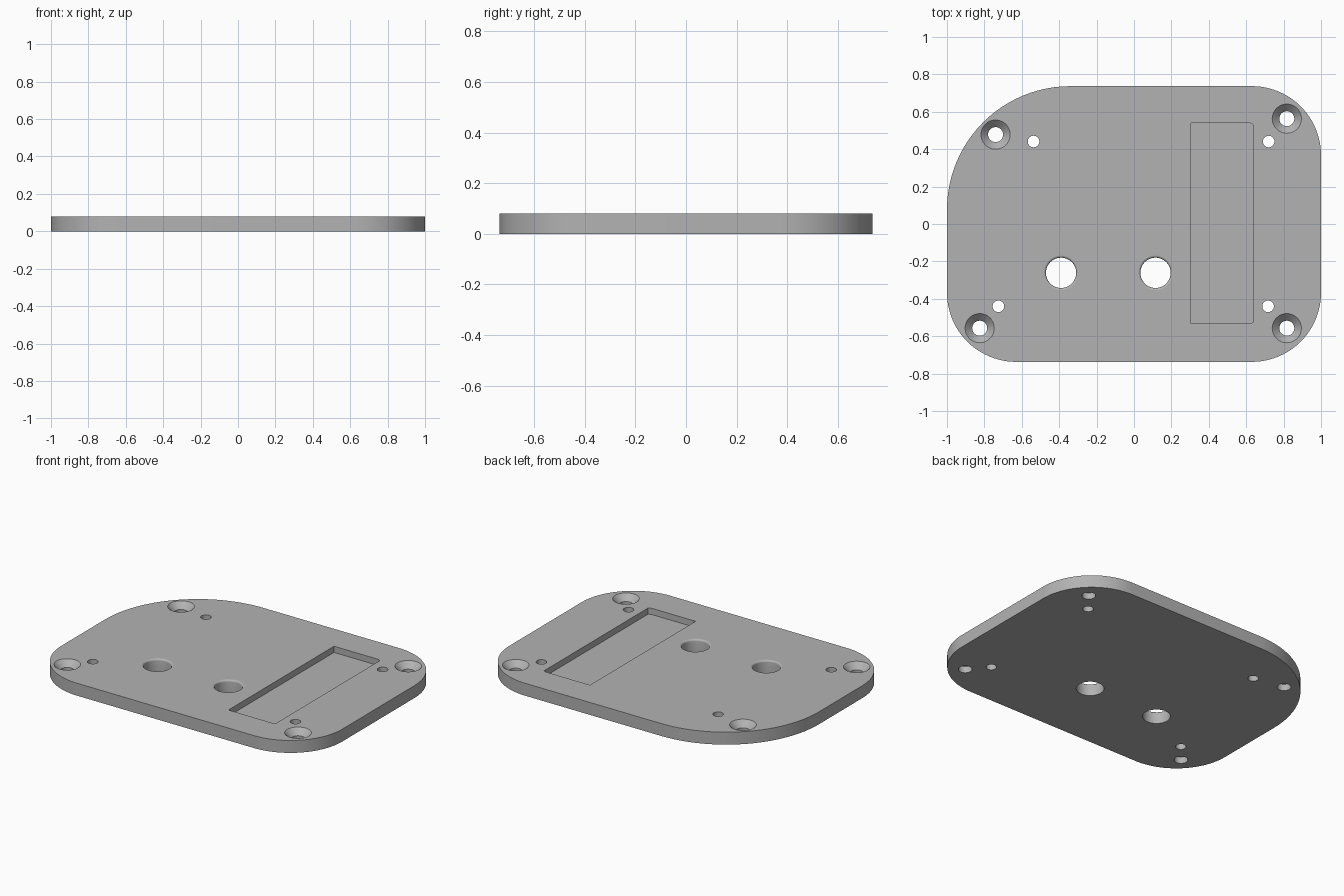
import bpy, bmesh, math

cube = bpy.data.objects.get("Cube")
if cube:
    bpy.data.objects.remove(cube, do_unlink=True)

HALF_X, HALF_Y, THICK = 1.0, 0.737, 0.08
POCKET_FLOOR = 0.04
OVER = 0.05  # how far cutters reach past the plate

grey = bpy.data.materials.new("plain grey")
grey.use_nodes = True
colour = (0.45, 0.45, 0.45, 1)
grey.diffuse_color = colour
grey.node_tree.nodes["Principled BSDF"].inputs["Base Color"].default_value = colour


def make_object(name, bm):
    bmesh.ops.recalc_face_normals(bm, faces=bm.faces)
    mesh = bpy.data.meshes.new(name)
    bm.to_mesh(mesh)
    bm.free()
    obj = bpy.data.objects.new(name, mesh)
    bpy.context.collection.objects.link(obj)
    return obj


def add_prism(bm, outline, bottom, top):
    face = bm.faces.new([bm.verts.new((x, y, bottom)) for x, y in outline])
    moved = bmesh.ops.extrude_face_region(bm, geom=[face])["geom"]
    verts = [v for v in moved if isinstance(v, bmesh.types.BMVert)]
    bmesh.ops.translate(bm, verts=verts, vec=(0, 0, top - bottom))


def add_lathe(bm, centre, profile, sides=48):
    """Closed solid of revolution from (radius, height) points."""
    rings = []
    for r, z in profile:
        angles = [2 * math.pi * i / sides for i in range(sides)]
        rings.append([bm.verts.new((centre[0] + r * math.cos(a),
                                    centre[1] + r * math.sin(a), z)) for a in angles])
    for low, high in zip(rings, rings[1:]):
        for i in range(sides):
            j = (i + 1) % sides
            bm.faces.new((low[i], low[j], high[j], high[i]))
    bm.faces.new(rings[0][::-1])
    bm.faces.new(rings[-1])


def rounded_outline(radii, steps=24):
    """Corner radii run anticlockwise from back left-hand (+x, +y)."""
    points = []
    signs = [(1, 1), (-1, 1), (-1, -1), (1, -1)]
    for k, ((sx, sy), r) in enumerate(zip(signs, radii)):
        for i in range(steps + 1):
            a = math.pi / 2 * (k + i / steps)
            points.append((sx * (HALF_X - r) + r * math.cos(a),
                           sy * (HALF_Y - r) + r * math.sin(a)))
    return points


# Plate body with one larger corner
bm = bmesh.new()
add_prism(bm, rounded_outline([0.37, 0.66, 0.37, 0.37]), 0, THICK)
plate = make_object("mounting_plate", bm)

# All cutters in one mesh
bm = bmesh.new()

# Rectangular pocket, slightly clipped at its outer corners
x0, x1, y0, y1, c = 0.305, 0.637, -0.533, 0.54, 0.008
add_prism(bm, [(x0, y0), (x1 - 2 * c, y0), (x1, y0 + c), (x1, y1 - c),
               (x1 - 2 * c, y1), (x0, y1)], POCKET_FLOOR, THICK + OVER)

# Countersunk screw holes
for centre in [(-0.74, 0.478), (0.817, 0.563), (-0.825, -0.557), (0.817, -0.557)]:
    add_lathe(bm, centre, [(0.04, -OVER), (0.04, THICK - 0.038),
                           (0.078, THICK), (0.078, THICK + OVER)])

# Small pin holes
for centre in [(-0.537, 0.441), (0.72, 0.441), (-0.725, -0.44), (0.717, -0.44)]:
    add_lathe(bm, centre, [(0.031, -OVER), (0.031, THICK + OVER)], 32)

# Large holes with a rounded upper rim
radius, rim = 0.081, 0.012
profile = [(radius, -OVER)]
for i in range(6):
    a = math.pi / 2 * i / 5
    profile.append((radius + rim * (1 - math.cos(a)), THICK - rim + rim * math.sin(a)))
profile.append((radius + rim, THICK + OVER))
for centre in [(-0.39, -0.261), (0.115, -0.261)]:
    add_lathe(bm, centre, profile)
cutter = make_object("hole_cutter", bm)

# Cut, bake the result and drop the cutter
mod = plate.modifiers.new("holes", "BOOLEAN")
mod.operation, mod.solver, mod.object = "DIFFERENCE", "EXACT", cutter
bpy.context.view_layer.update()
cut = bpy.data.meshes.new_from_object(
    plate.evaluated_get(bpy.context.evaluated_depsgraph_get()))
plate.modifiers.clear()
plate.data = cut
bpy.data.objects.remove(cutter, do_unlink=True)
cut.materials.clear()
cut.materials.append(grey)

# Smooth curved walls, crisp flat faces
bm = bmesh.new()
bm.from_mesh(cut)
for face in bm.faces:
    face.material_index = 0
    face.smooth = abs(face.normal.z) < 0.999
for edge in bm.edges:
    curved = all(f.smooth for f in edge.link_faces)
    edge.smooth = curved and edge.calc_face_angle(0) < math.radians(30)
bm.to_mesh(cut)
bm.free()
